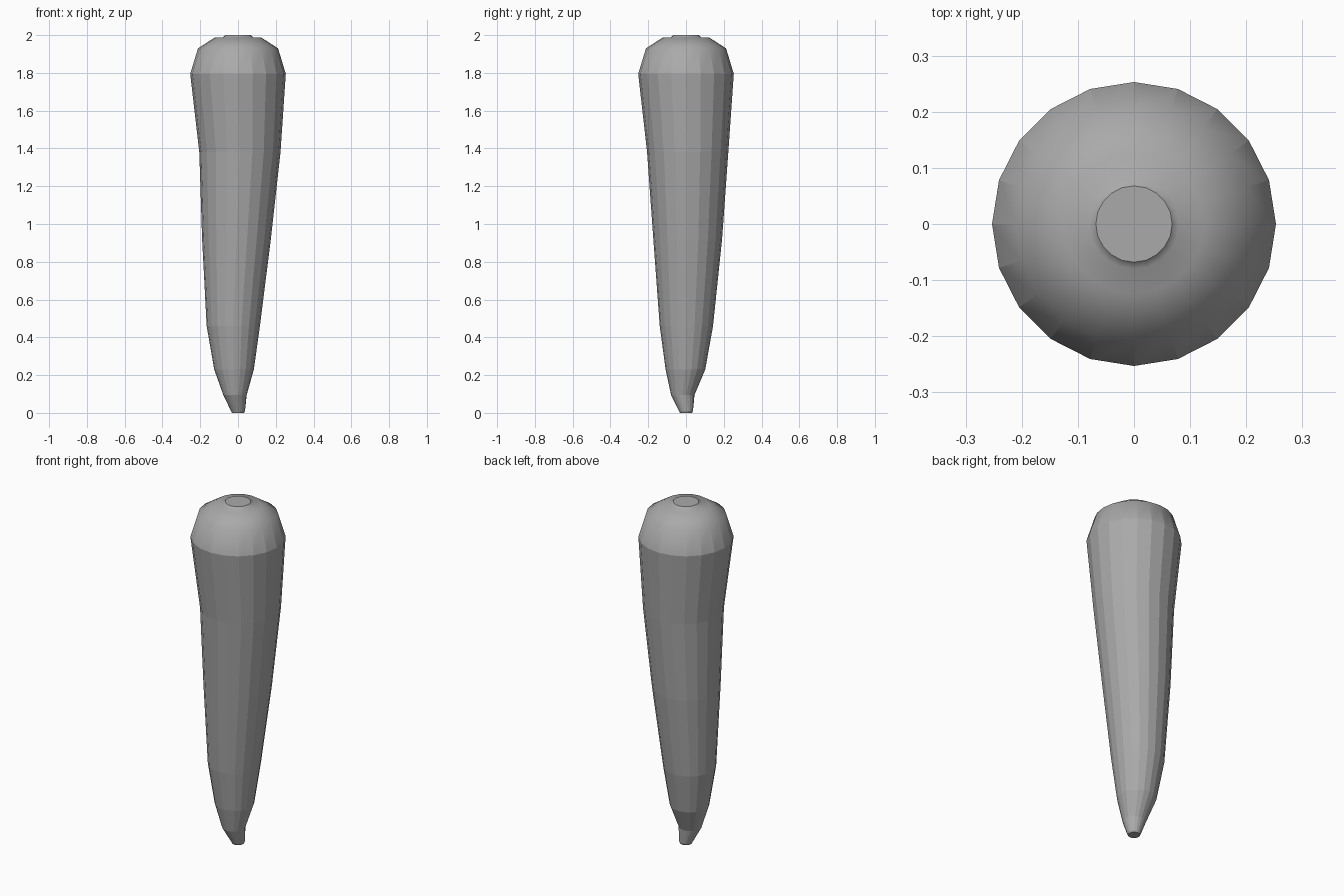
import bpy
import bmesh
from math import sin, cos, tau

cube = bpy.data.objects.get("Cube")
if cube:
    bpy.data.objects.remove(cube, do_unlink=True)

SIDES = 20
# Rings from tip to crown: height, radius, centre x, centre y
RINGS = [
    (0.0, 0.032, 0, 0),
    (0.01, 0.037, 0, 0),
    (0.095, 0.062, -0.016, -0.017),
    (0.23, 0.105, -0.021, -0.003),
    (0.46, 0.141, -0.025, 0.002),
    (0.92, 0.182, -0.008, 0.009),
    (1.38, 0.215, 0.01, 0.009),
    (1.795, 0.253, 0, 0),
    (1.93, 0.212, 0, 0),
    (1.986, 0.125, 0, 0),
    (1.988, 0.08, 0, 0),
    (2.0, 0.068, 0, 0),
]
SHOULDER = 1.8   # widest ring
CROWN = 1.94     # rounded part starts here

grey = bpy.data.materials.new("mid grey")
grey.use_nodes = True
colour = (0.4, 0.4, 0.4, 1)
grey.diffuse_color = colour
grey.node_tree.nodes["Principled BSDF"].inputs["Base Color"].default_value = colour

# Tapered, slightly bent body
bm = bmesh.new()
loops = []
for z, r, cx, cy in RINGS:
    loops.append([bm.verts.new((cx + r * cos(tau * i / SIDES),
                                cy + r * sin(tau * i / SIDES), z))
                  for i in range(SIDES)])
for low, high in zip(loops, loops[1:]):
    for i in range(SIDES):
        j = (i + 1) % SIDES
        bm.faces.new((low[i], low[j], high[j], high[i]))

# Flat caps at tip and crown
bm.faces.new(loops[0][::-1])
bm.faces.new(loops[-1])

# Faceted below the crown, smooth on the rounded top
for face in bm.faces:
    face.smooth = True
for edge in bm.edges:
    a, b = (v.co.z for v in edge.verts)
    ring_edge = abs(a - b) < 1e-5
    if ring_edge:
        edge.smooth = SHOULDER < a < 1.999
    else:
        edge.smooth = max(a, b) > CROWN

mesh = bpy.data.meshes.new("tapered_body")
bm.to_mesh(mesh)
bm.free()
mesh.materials.append(grey)
body = bpy.data.objects.new("tapered_body", mesh)
bpy.context.collection.objects.link(body)
